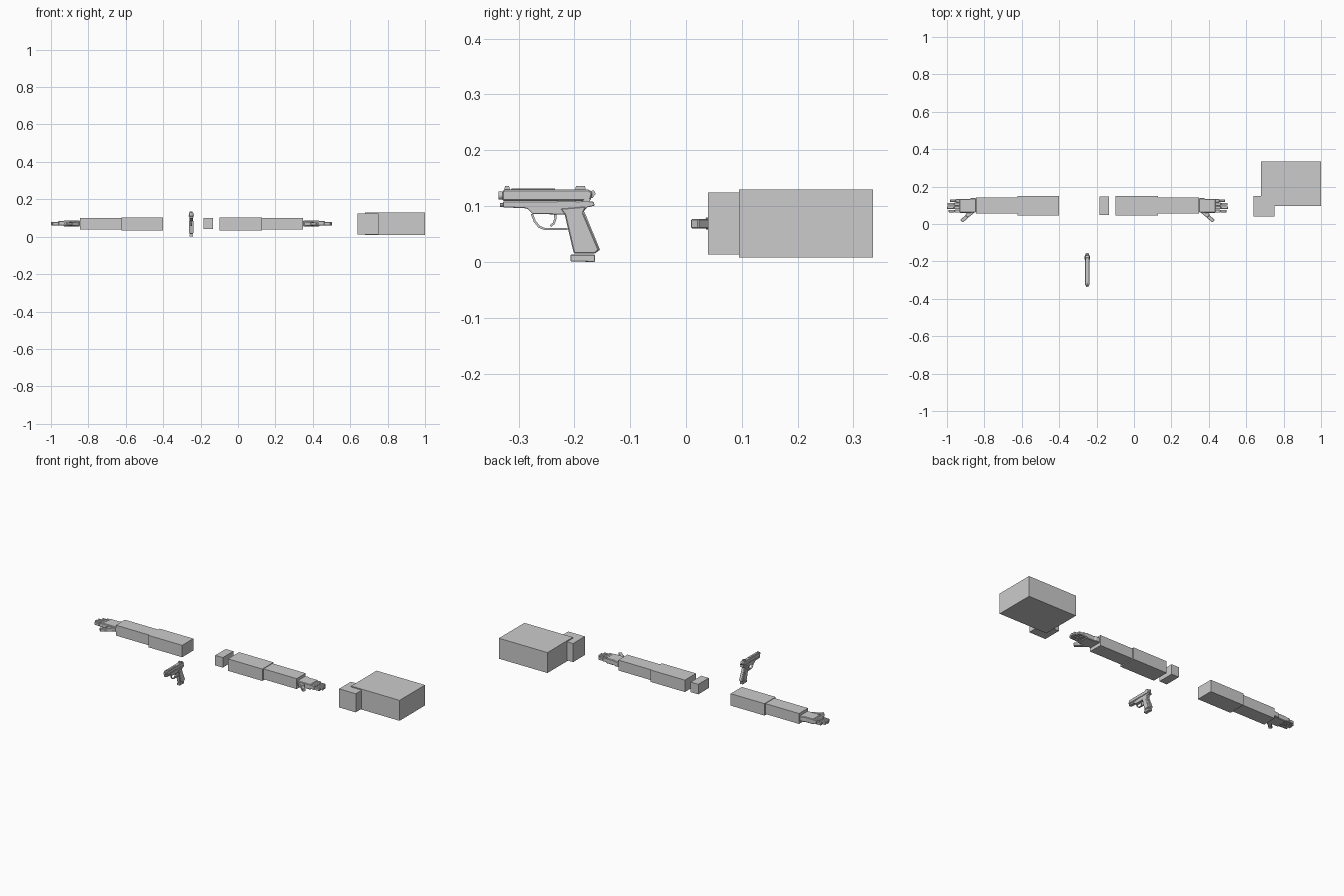
import bpy, bmesh, math
from mathutils import Vector

if "Cube" in bpy.data.objects:
    bpy.data.objects.remove(bpy.data.objects["Cube"])

grey = bpy.data.materials.new("light grey")
grey.diffuse_color = (0.6, 0.6, 0.6, 1)
grey.use_nodes = True
grey.node_tree.nodes["Principled BSDF"].inputs["Base Color"].default_value = grey.diffuse_color


def finish(name, bm, bevel=0):
    bmesh.ops.recalc_face_normals(bm, faces=bm.faces)
    me = bpy.data.meshes.new(name)
    bm.to_mesh(me)
    bm.free()
    me.materials.append(grey)
    ob = bpy.data.objects.new(name, me)
    bpy.context.collection.objects.link(ob)
    if bevel:
        mod = ob.modifiers.new("chamfer", 'BEVEL')
        mod.width = bevel
        mod.segments = 1
        mod.limit_method = 'ANGLE'
    return ob


def prism(name, pts, axis, lo, hi, bevel=0):
    """Extrude a side profile (y, z) along x, or a plan profile (x, y) along z."""
    bm = bmesh.new()
    place = (lambda p, d: (d, p[0], p[1])) if axis == 'x' else (lambda p, d: (p[0], p[1], d))
    rings = [[bm.verts.new(place(p, d)) for p in pts] for d in (lo, hi)]
    n = len(pts)
    for ring in rings:
        bm.faces.new(ring)
    for i in range(n):
        j = (i + 1) % n
        bm.faces.new((rings[0][i], rings[0][j], rings[1][j], rings[1][i]))
    return finish(name, bm, bevel)


def box(name, x, y, z, bevel=0):
    x = sorted(x)
    return prism(name, [(x[0], y[0]), (x[1], y[0]), (x[1], y[1]), (x[0], y[1])], 'z', *z, bevel)


def rod(name, x, z, y0, y1, r, sides=12):
    ring = [(math.cos(2 * math.pi * i / sides), math.sin(2 * math.pi * i / sides)) for i in range(sides)]
    bm = bmesh.new()
    ends = [[bm.verts.new((x + r * c, y, z + r * s)) for c, s in ring] for y in (y0, y1)]
    for e in ends:
        bm.faces.new(e)
    for i in range(sides):
        j = (i + 1) % sides
        bm.faces.new((ends[0][i], ends[0][j], ends[1][j], ends[1][i]))
    return finish(name, bm)


def strip(name, path, thick, x0, x1):
    """Bent bar following a side path."""
    a, b = [], []
    for i, p in enumerate(path):
        t = Vector(path[min(i + 1, len(path) - 1)]) - Vector(path[max(i - 1, 0)])
        n = Vector((-t.y, t.x)).normalized() * thick / 2
        a.append(tuple(Vector(p) + n))
        b.append(tuple(Vector(p) - n))
    return prism(name, a + b[::-1], 'x', x0, x1)


# Arms, each measured outward from its shoulder end
def arm(side, wrist, elbow, shoulder, d):
    box(side + "_upper_arm", (elbow, shoulder), (0.045, 0.15), (0.032, 0.103))
    box(side + "_forearm", (wrist, elbow), (0.056, 0.141), (0.038, 0.1))

    def at(u):
        return wrist + d * u

    # Palm tapers slightly from the wrist
    palm = [(0, .062), (0, .138), (.025, .138), (.035, .133), (.088, .133), (.088, .06), (.03, .06)]
    prism(side + "_palm", [(at(u), y) for u, y in palm], 'z', 0.055, 0.086, 0.003)
    # Four two-part fingers
    for i, tip in enumerate((.146, .155, .153, .138)):
        y = 0.0605 + i * 0.0185
        mid = 0.08 + (tip - 0.08) * 0.5
        box(f"{side}_finger_base_{i+1}", (at(.08), at(mid)), (y, y + .0165), (.06, .083), .002)
        box(f"{side}_finger_tip_{i+1}", (at(mid), at(tip)), (y + .001, y + .0155), (.061, .078), .002)
    # Thumb sticks out diagonally to the front
    prism(side + "_thumb_base", [(at(u), y) for u, y in
          [(.005, .064), (.042, .034), (.058, .047), (.045, .066)]], 'z', .058, .08, .002)
    prism(side + "_thumb_tip", [(at(u), y) for u, y in
          [(.040, .036), (.070, .008), (.084, .022), (.056, .046)]], 'z', .06, .077, .002)


arm("left", -0.845, -0.623, -0.4, -1)
arm("right", 0.348, 0.129, -0.098, 1)

# Loose joint block beside the right arm
box("shoulder_block", (-0.184, -0.134), (0.048, 0.147), (0.04, 0.1))

# Large box with its smaller neighbour
box("large_block", (0.68, 1.0), (0.095, 0.335), (0.008, 0.13))
box("small_block", (0.64, 0.75), (0.039, 0.15), (0.013, 0.124))

# Pistol
X = -0.25


def part(name, pts, half, bevel=0):
    return prism(name, pts, 'x', X - half, X + half, bevel)


part("slide", [(-.329, .109), (-.329, .127), (-.325, .13), (-.173, .13),
               (-.167, .122), (-.172, .109)], .011, .0025)
part("frame", [(-.328, .108), (-.328, .098), (-.285, .096), (-.275, .086), (-.218, .085),
               (-.185, .09), (-.176, .098), (-.163, .101), (-.166, .108)], .0095, .001)
part("grip", [(-.226, .096), (-.217, .084), (-.201, .015), (-.163, .015), (-.156, .022),
              (-.184, .088), (-.178, .1)], .0105, .002)
part("magazine_base", [(-.207, .001), (-.163, .0), (-.163, .013), (-.207, .013)], .01, .001)
part("backstrap", [(-.163, .015), (-.154, .022), (-.182, .09), (-.188, .086)], .006)

# Raised grip panels and thin side details, mirrored
for s, side in ((-1, "left"), (1, "right")):
    def plate(name, pts, inner, outer):
        prism(f"{side}_{name}", pts, 'x', X + s * inner, X + s * outer)
    plate("grip_panel", [(-.214, .083), (-.198, .02), (-.167, .02), (-.192, .084)], .01, .0125)
    plate("slide_rail", [(-.327, .103), (-.265, .103), (-.265, .106), (-.327, .106)], .009, .011)
    plate("slide_lever", [(-.23, .107), (-.198, .107), (-.198, .11), (-.23, .11)], .009, .0125)
    plate("safety_lever", [(-.19, .107), (-.174, .107), (-.17, .113), (-.182, .112)], .009, .0135)

# Trigger and its guard
strip("trigger_guard", [(-.276, .086), (-.271, .073), (-.263, .063), (-.253, .059),
                        (-.212, .059)], .004, X - .004, X + .004)
strip("trigger", [(-.234, .087), (-.234, .077), (-.237, .069), (-.243, .064)], .004, X - .0025, X + .0025)

# Sights, hammer, barrel and guide rod
part("front_sight", [(-.326, .128), (-.324, .136), (-.317, .136), (-.315, .128)], .002)
part("slide_top_rib", [(-.315, .129), (-.235, .129), (-.235, .132), (-.312, .132)], .005)
for s in (-1, 1):
    prism("rear_sight_" + ("left" if s < 0 else "right"),
          [(-.199, .128), (-.197, .136), (-.181, .136), (-.179, .128)], 'x', X + s * .002, X + s * .008)
part("hammer", [(-.178, .112), (-.167, .115), (-.162, .122), (-.165, .128), (-.172, .127)], .003)
rod("barrel", X, .119, -.336, -.32, .007)
rod("guide_rod", X, .102, -.333, -.32, .0035, 8)
